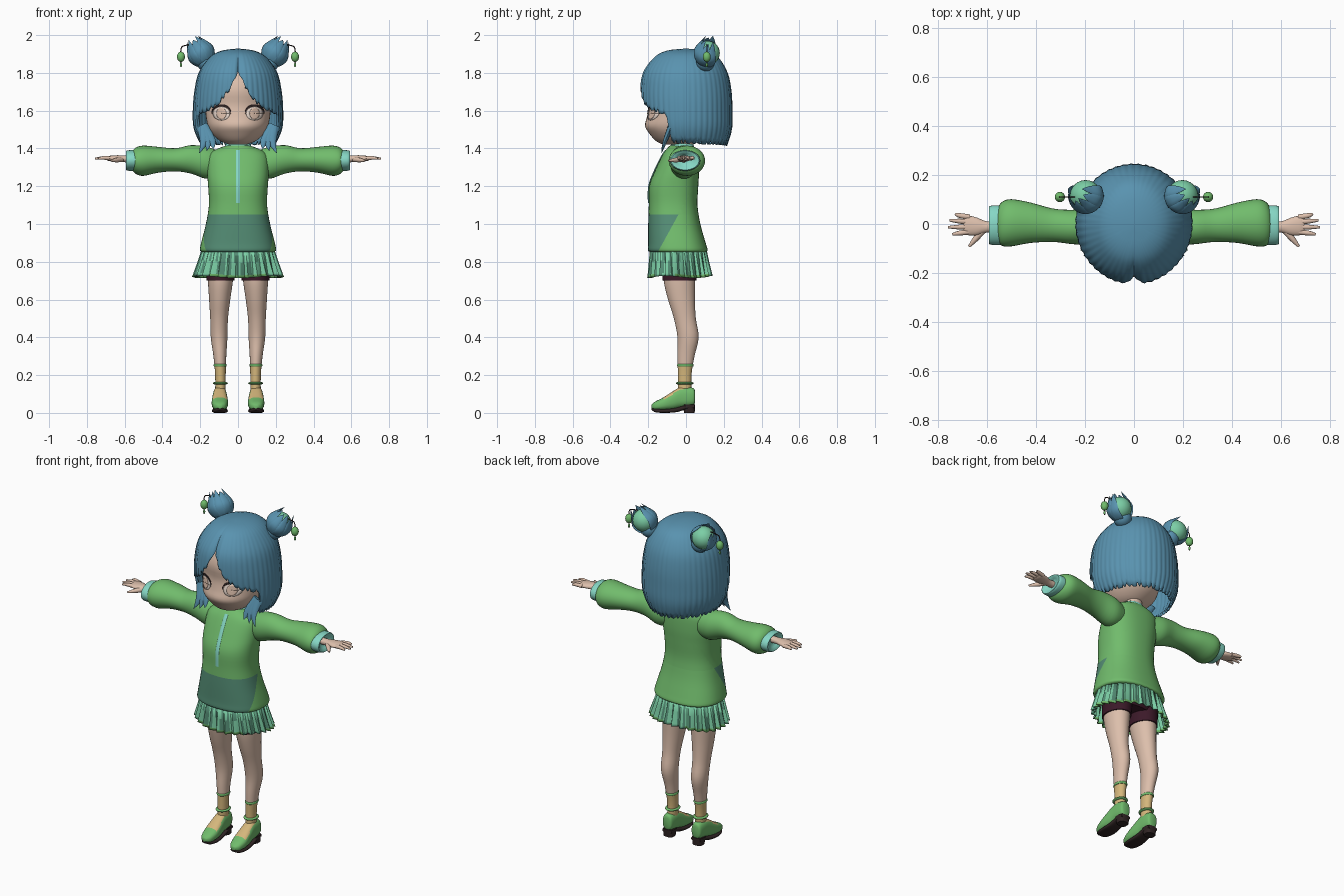
import bpy, bmesh, math
from mathutils import Vector
from mathutils.bvhtree import BVHTree

cube = bpy.data.objects.get("Cube")
if cube:
    bpy.data.objects.remove(cube, do_unlink=True)


def material(name, *rgb):
    mat = bpy.data.materials.new(name)
    mat.use_nodes = True
    mat.diffuse_color = (*rgb, 1)
    mat.node_tree.nodes["Principled BSDF"].inputs["Base Color"].default_value = (*rgb, 1)
    return mat


HAIR = material("hair blue", .1, .29, .43)
SKIN = material("skin", .72, .52, .41)
GREEN = material("leaf green", .165, .5, .15)
MINT = material("mint", .2, .62, .38)
AQUA = material("pale aqua", .24, .68, .56)
TEAL = material("dull teal", .09, .27, .18)
MAROON = material("dark maroon", .045, .01, .022)
SOCK = material("sock tan", .66, .47, .2)
EYE = material("eye cream", .85, .72, .64)
DARK = material("dark brown", .03, .018, .018)


def finish(name, bm, mats, rule=None, cuts=(), thickness=0, angle=.8):
    """Cut, colour by rule, shade and link a mesh."""
    for co, no in cuts:
        bmesh.ops.bisect_plane(bm, geom=bm.verts[:] + bm.edges[:] + bm.faces[:],
                               plane_co=co, plane_no=no)
    bmesh.ops.recalc_face_normals(bm, faces=bm.faces)
    for f in bm.faces:
        f.smooth = True
        if rule:
            f.material_index = int(rule(f.calc_center_median(), f.normal))
    for e in bm.edges:
        e.smooth = e.calc_face_angle(0) < angle
    mesh = bpy.data.meshes.new(name)
    bm.to_mesh(mesh)
    bm.free()
    for m in mats:
        mesh.materials.append(m)
    obj = bpy.data.objects.new(name, mesh)
    bpy.context.collection.objects.link(obj)
    if thickness:
        mod = obj.modifiers.new("thickness", "SOLIDIFY")
        mod.thickness, mod.offset = thickness, 0
    return obj


def skin_rings(rings, caps=True):
    """Bridge equal rings of points into a closed tube."""
    bm = bmesh.new()
    rows = [[bm.verts.new(p) for p in ring] for ring in rings]
    n = len(rows[0])
    for a, b in zip(rows, rows[1:]):
        for i in range(n):
            bm.faces.new((a[i], a[(i + 1) % n], b[(i + 1) % n], b[i]))
    if caps:
        bm.faces.new(rows[0])
        bm.faces.new(rows[-1])
    return bm


def resample(keys, steps=4):
    """Catmull-Rom through tuples."""
    keys = [Vector(k) for k in keys]
    out = []
    for i in range(len(keys) - 1):
        a, b, c, d = keys[max(i - 1, 0)], keys[i], keys[i + 1], keys[min(i + 2, len(keys) - 1)]
        for s in range(steps):
            t = s / steps
            out.append(b + (c - a) * (t / 2) + (a * 2 - b * 5 + c * 4 - d) * (t * t / 2)
                       + (b * 3 - a - c * 3 + d) * (t ** 3 / 2))
    return out + [keys[-1]]


def lookup(table, x):
    """Linear interpolation of table rows keyed by rising first entry."""
    for a, b in zip(table, table[1:]):
        if x <= b[0]:
            t = max(0, (x - a[0]) / max(b[0] - a[0], 1e-6))
            return [p + (q - p) * t for p, q in zip(a, b)][1:]
    return list(table[-1])[1:]


def loft(axis, keys, power=2, n=32, steps=4):
    """Ring keys: (position, centre a, centre b, radius a, radius b)."""
    rings = []
    for p, ca, cb, ra, rb in resample(keys, steps):
        ring = []
        for i in range(n):
            t = math.tau * i / n
            c, s = math.cos(t), math.sin(t)
            a = ca + ra * math.copysign(abs(c) ** (2 / power), c)
            b = cb + rb * math.copysign(abs(s) ** (2 / power), s)
            ring.append({"x": (p, a, b), "y": (a, p, b), "z": (a, b, p)}[axis])
        rings.append(ring)
    return skin_rings(rings)


def tube(points, radii, flat=1, n=10, side=Vector((0, 1, 0))):
    """Tapered tube; flat squashes it across the side direction."""
    keys = resample([(*p, r) for p, r in zip(points, radii)], 5)
    rings = []
    for i, k in enumerate(keys):
        tangent = (keys[min(i + 1, len(keys) - 1)] - keys[max(i - 1, 0)]).xyz.normalized()
        u = tangent.cross(side).normalized()
        v = u.cross(tangent)
        rings.append([k.xyz + max(k.w, .001) * (u * math.cos(math.tau * j / n)
                      + v * flat * math.sin(math.tau * j / n)) for j in range(n)])
    return skin_rings(rings)


def ball(center, radius, stretch=1):
    bm = bmesh.new()
    bmesh.ops.create_uvsphere(bm, u_segments=24, v_segments=16, radius=radius)
    for v in bm.verts:
        v.co = Vector(center) + Vector((v.co.x, v.co.y, v.co.z * stretch))
    return bm


# Head and neck
face_bm = loft("z", [(1.42, 0, -.07, .045, .05), (1.44, 0, -.06, .095, .1), (1.48, 0, -.05, .14, .145),
                     (1.52, 0, -.05, .16, .167), (1.57, 0, -.04, .17, .166), (1.63, 0, -.03, .175, .168),
                     (1.72, 0, -.02, .185, .185), (1.82, 0, 0, .15, .16), (1.87, 0, 0, .08, .08)], n=40)
face_tree = BVHTree.FromBMesh(face_bm)
finish("face", face_bm, [SKIN])
finish("neck", loft("z", [(1.36, 0, -.01, .055, .05), (1.48, 0, -.01, .05, .05)]), [SKIN])


# Eyes are thin patches laid on the face
def face_patch(name, center, size, arc, radii, mat, lift):
    bm = bmesh.new()
    rows = []
    for k in range(5):
        r = radii[0] + (radii[1] - radii[0]) * k / 4
        row = []
        for i in range(25):
            u = i / 24
            a = arc[0] + (arc[1] - arc[0]) * u
            rr = r if radii[0] < .5 else 1 + (r - 1) * math.sin(math.pi * u)
            x, z = center[0] + size[0] * rr * math.cos(a), center[1] + size[1] * rr * math.sin(a)
            hit = face_tree.ray_cast(Vector((x, -1, z)), Vector((0, 1, 0)))[0]
            row.append(bm.verts.new((x, (hit.y if hit else -.1) - lift, z)))
        rows.append(row)
    for a, b in zip(rows, rows[1:]):
        for i in range(24):
            bm.faces.new((a[i], a[i + 1], b[i + 1], b[i]))
    finish(name, bm, [mat], thickness=.002)


for s, tag in ((1, "left"), (-1, "right")):
    spot = (.088 * s, 1.585)
    face_patch(tag + "_eye", spot, (.045, .036), (0, math.tau), (.02, 1), EYE, .003)
    face_patch(tag + "_iris", spot, (.026, .031), (0, math.tau), (.02, 1), SKIN, .005)
    face_patch(tag + "_lash", spot, (.049, .039), (-.1, math.pi + .1), (.95, 1.25), DARK, .006)

# Hair cap: parted fringe at the front, blunt bob behind, ridged into strands
profile = resample([(1.41, .185, .17, .21), (1.5, .228, .22, .238), (1.6, .234, .236, .24),
                    (1.7, .226, .242, .236), (1.8, .203, .226, .215), (1.88, .145, .165, .165),
                    (1.912, .085, .1, .1), (1.922, .012, .014, .014)])
hem = [(0, 1.81), (.22, 1.7), (.44, 1.635), (.7, 1.6), (1.12, 1.575), (1.17, 1.43), (math.pi, 1.415)]
columns, rows, strand = 240, 24, 5
rings = []
for j in range(rows + 1):
    ring = []
    for i in range(columns):
        t = math.tau * i / columns
        a = min(t, math.tau - t)
        tooth = abs((i % strand) / strand - .4)
        bottom = lookup(hem, a)[0] + .03 * tooth * (1 + math.sin(i // strand * 2.4))
        z = 1.922 - (1.922 - bottom) * (j / rows) ** 1.6
        rx, front, back = lookup(profile, z)
        grow = 1 - .04 * tooth * j / rows - .07 * math.exp(-(a / .1) ** 2) * j / rows
        ring.append((rx * grow * math.sin(t), -(front if math.cos(t) > 0 else back) * grow * math.cos(t), z))
    rings.append(ring)
hair = skin_rings(rings, caps=False)
bmesh.ops.holes_fill(hair, edges=[e for e in hair.edges if e.is_boundary and e.verts[0].co.z > 1.91])
finish("hair_cap", hair, [HAIR], thickness=.012, angle=1.2)

for s, tag in ((1, "left"), (-1, "right")):
    # Loose locks beside the chin
    for k, out in enumerate((.205, .165, .13)):
        finish(f"{tag}_lock_{k}", tube([(.19 * s, -.08, 1.52), ((.18 - .02 * k) * s, -.11, 1.44),
               (out * s, -.13, 1.375 + .012 * k)], [.03, .022, .001], .5), [HAIR])
    # Bun: mint ball held by pointed leaves of hair
    core = Vector((.197 * s, .115, 1.905))
    finish(tag + "_bun_ball", ball(core, .064), [MINT])
    axis = Vector((.5 * s, .2, .84)).normalized()
    forward = (Vector((0, -1, 0)) + axis * axis.y).normalized()
    across = axis.cross(forward)
    for k in range(7):
        turn = (k - 3) * .62
        way = forward * math.cos(turn) + across * math.sin(turn)
        height = .088 - .014 * (k % 2)
        finish(f"{tag}_bun_leaf_{k}", tube([core - axis * .085 + way * .01, core - axis * .045 + way * .05,
               core + way * .068, core + axis * .05 + way * .05, core + axis * height + way * .035],
               [.012, .028, .025, .016, .001], .25, side=way), [HAIR])
    finish(tag + "_bun_base", ball(core - axis * .055, .05), [HAIR])
    # Hanging charm
    finish(tag + "_charm_wire", tube([(.23 * s, .11, 1.95), (.28 * s, .11, 1.945), (.302 * s, .11, 1.925),
           (.302 * s, .11, 1.83)], [.003] * 4, n=6), [DARK])
    finish(tag + "_charm", ball((.302 * s, .11, 1.885), .021, 1.3), [GREEN])
    finish(tag + "_charm_tassel", ball((.302 * s, .11, 1.842), .006, 2), [GREEN])

# Sweater with a front pocket panel
finish("sweater", loft("z", [(1.415, 0, -.025, .06, .06), (1.4, 0, -.025, .105, .075), (1.365, 0, -.03, .155, .095),
       (1.28, 0, -.048, .163, .117), (1.2, 0, -.065, .158, .13), (1.1, 0, -.068, .154, .129),
       (1, 0, -.062, .17, .138), (.9, 0, -.048, .195, .152), (.858, 0, -.043, .2, .157),
       (.85, 0, -.043, .17, .13)], power=2.4, n=48), [GREEN, TEAL],
       rule=lambda c, n: c.z < 1.05 and c.y < -.04 - (1.05 - c.z) * .55,
       cuts=[((0, 0, 1.05), (0, 0, 1)), ((0, -.04, 1.05), (0, 1, -.55))])
finish("collar", loft("z", [(1.39, 0, -.025, .085, .07), (1.42, 0, -.02, .066, .06), (1.425, 0, -.02, .055, .05)]), [AQUA])
finish("zipper", tube([(0, -.109, 1.39), (0, -.131, 1.355), (0, -.168, 1.28), (0, -.197, 1.2), (0, -.199, 1.11)],
                      [.011] * 5, .3), [AQUA])


# Pleated skirt with a green hem
def skirt_ring(z, rx, ry, cy, depth, pleats=28):
    ring = []
    for i in range(pleats * 4):
        t = math.tau * i / (pleats * 4)
        k = 1 - depth * (0, .35, .7, 1)[i % 4]
        ring.append((rx * k * math.sin(t), cy - ry * k * math.cos(t), z - .006 * math.cos(3 * t)))
    return ring


def skirt_colour(c, n):
    if c.z < .73:
        return 1
    pleat = math.atan2(c.x, -.035 - c.y) / math.tau * 28 % 1
    return 2 if pleat > .75 or (pleat > .5 and abs(c.x) < .1 and c.y < 0) else 0


finish("skirt", skin_rings([skirt_ring(*r) for r in ((.88, .185, .145, -.043, .03), (.8, .212, .157, -.038, .07),
       (.734, .236, .168, -.033, .11), (.72, .241, .171, -.032, .12))], caps=False),
       [MINT, GREEN, TEAL], rule=skirt_colour, thickness=.005, angle=.4)
finish("hips", loft("z", [(.88, 0, -.04, .16, .11), (.8, 0, -.035, .165, .1), (.76, 0, -.035, .14, .085)]), [MAROON])

for s, tag in ((1, "left"), (-1, "right")):
    # Sleeve, cuff and hand
    finish(tag + "_sleeve", loft("x", [(x * s, *r) for x, *r in (
        (.11, -.01, 1.32, .06, .07), (.17, -.01, 1.325, .075, .085), (.25, -.012, 1.342, .07, .075),
        (.33, -.005, 1.34, .068, .061), (.42, .005, 1.34, .082, .068), (.5, .005, 1.335, .096, .08),
        (.54, 0, 1.335, .088, .07), (.56, -.005, 1.335, .06, .05))]), [GREEN])
    finish(tag + "_cuff", loft("x", [(x * s, *r) for x, *r in (
        (.54, -.005, 1.336, .08, .055), (.565, -.005, 1.336, .081, .055), (.588, -.005, 1.336, .078, .053),
        (.59, -.005, 1.337, .065, .045), (.57, -.01, 1.34, .03, .025))], steps=2), [AQUA])
    finish(tag + "_palm", loft("x", [(x * s, *r) for x, *r in (
        (.54, -.012, 1.345, .022, .02), (.6, -.012, 1.345, .023, .018), (.64, -.01, 1.347, .036, .017),
        (.68, -.005, 1.347, .04, .014), (.695, -.003, 1.347, .032, .009))], n=20), [SKIN])
    for k, (reach, y) in enumerate(((.74, -.042), (.757, -.013), (.752, .015), (.728, .041))):
        root = -.032 + .02 * k
        finish(f"{tag}_finger_{k}", tube([(.67 * s, root, 1.347), (.71 * s, (root + y) / 2, 1.35),
               (reach * s, y, 1.346)], [.011, .01, .005], side=Vector((0, 0, 1))), [SKIN])
    finish(tag + "_thumb", tube([(.615 * s, -.025, 1.342), (.645 * s, -.06, 1.338), (.672 * s, -.092, 1.335)],
                                [.014, .012, .005], side=Vector((0, 0, 1))), [SKIN])

    # Leg with sock below and shorts above
    leg = [(.8, .09 * s, -.035, .07, .085), (.7, .093 * s, -.035, .066, .083), (.6, .097 * s, -.024, .056, .071),
           (.5, .1 * s, -.006, .047, .058), (.4, .1 * s, .011, .044, .056), (.3, .096 * s, 0, .034, .045),
           (.2, .093 * s, -.007, .028, .036), (.09, .093 * s, -.007, .028, .036)]
    finish(tag + "_leg", loft("z", leg), [SKIN, SOCK], rule=lambda c, n: c.z < .25,
           cuts=[((0, 0, .25), (0, 0, 1))])
    finish(tag + "_shorts", loft("z", [(z, x, y, a + .007, b + .007) for z, x, y, a, b in leg[:2]]), [MAROON])
    for part, z, extra in (("sock_band", .252, .003), ("ankle_strap", .157, .01)):
        x, y, a, b = lookup(leg[::-1], z)
        finish(f"{tag}_{part}", loft("z", [(z + .007, x, y, a, b), (z + .003, x, y, a + extra, b + extra),
               (z - .003, x, y, a + extra, b + extra), (z - .007, x, y, a, b)], steps=2), [GREEN])

    # Shoe with open instep, sole and heel
    mid = .096 * s
    finish(tag + "_shoe", loft("y", [(-.183, mid, .034, .012, .01), (-.165, mid, .037, .032, .022),
           (-.12, mid, .048, .043, .034), (-.07, mid, .066, .041, .048), (-.03, mid, .082, .037, .054),
           (.01, mid, .085, .035, .052), (.04, mid, .085, .03, .045), (.048, mid, .085, .02, .03)], power=2.5),
           [GREEN, SOCK], rule=lambda c, n: n.z > .55 and -.115 < c.y < -.01)
    finish(tag + "_sole", loft("y", [(-.182, mid, .022, .012, .006), (-.16, mid, .013, .032, .01),
           (-.11, mid, .01, .042, .01), (-.05, mid, .016, .038, .012), (0, mid, .03, .034, .012),
           (.045, mid, .035, .03, .012)], power=3), [DARK])
    finish(tag + "_heel", loft("z", [(0, mid, .018, .03, .028), (.045, mid, .015, .033, .033)], power=3), [DARK])
